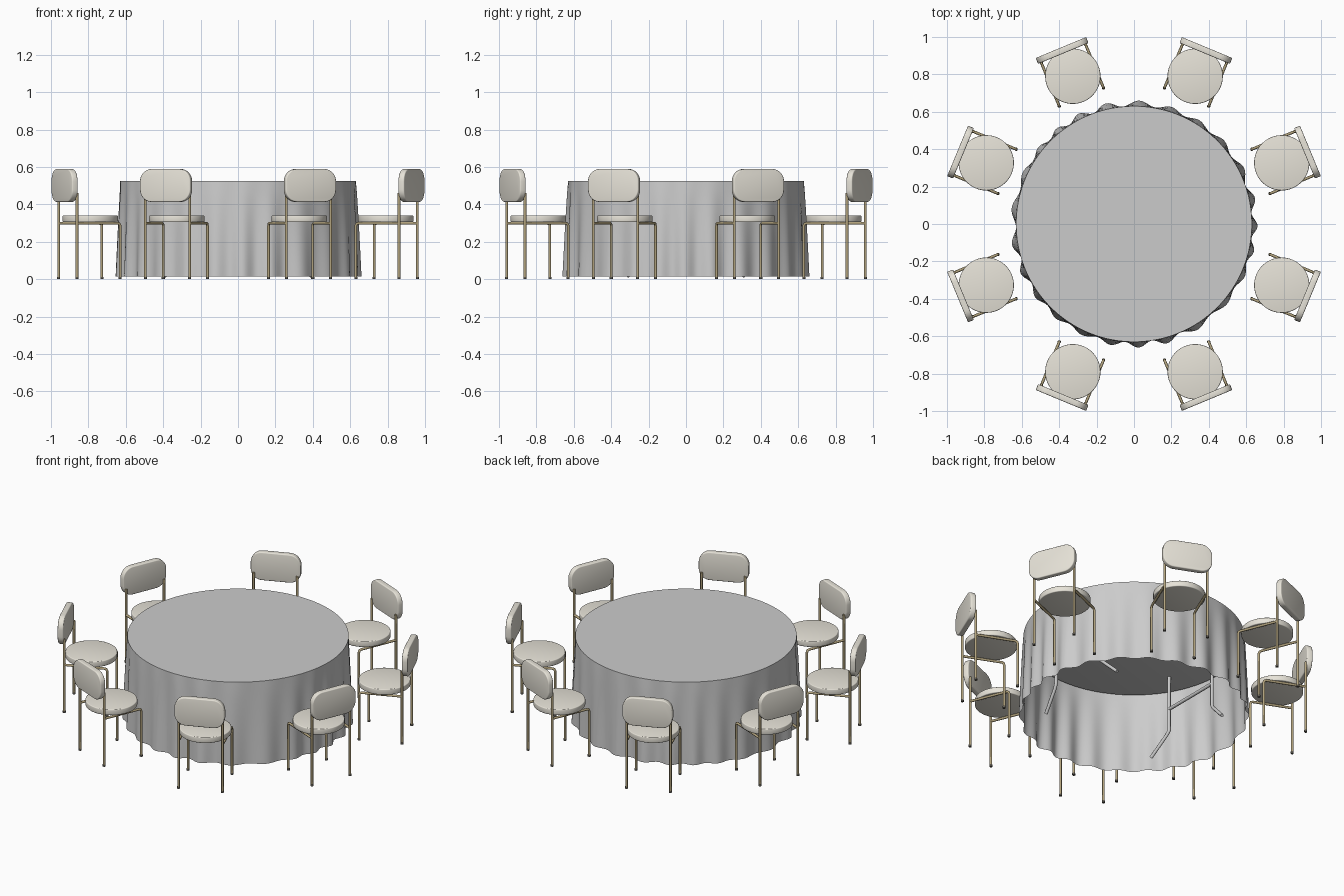
import bpy, bmesh
from math import sin, cos, pi, radians

if "Cube" in bpy.data.objects:
    bpy.data.objects.remove(bpy.data.objects["Cube"])

def material(name, col):
    m = bpy.data.materials.new(name)
    m.diffuse_color = (*col, 1)
    m.use_nodes = True
    m.node_tree.nodes["Principled BSDF"].inputs["Base Color"].default_value = m.diffuse_color
    return m

FABRIC = material("cream_fabric", (0.80, 0.77, 0.69))
BRASS = material("brass", (0.45, 0.37, 0.21))
GLIDE = material("dark_glide", (0.12, 0.11, 0.09))

def place(name, data, turn=0.0):
    ob = bpy.data.objects.new(name, data)
    ob.rotation_euler.z = turn
    bpy.context.collection.objects.link(ob)
    return ob

def finish(bm, name, mat=None, angle=35):
    bmesh.ops.recalc_face_normals(bm, faces=bm.faces)
    me = bpy.data.meshes.new(name)
    bm.to_mesh(me)
    bm.free()
    me.shade_smooth()
    me.set_sharp_from_angle(angle=radians(angle))
    if mat:
        me.materials.append(mat)
    return me

def slab(name, outline, direction, soft, mat=None):
    """Extrude a closed outline and round both rims."""
    bm = bmesh.new()
    f = bm.faces.new([bm.verts.new(p) for p in outline])
    ext = bmesh.ops.extrude_face_region(bm, geom=[f], use_keep_orig=True)
    bmesh.ops.translate(bm, vec=direction, verts=[v for v in ext["geom"] if isinstance(v, bmesh.types.BMVert)])
    bmesh.ops.recalc_face_normals(bm, faces=bm.faces)
    rims = [e for e in bm.edges if any(len(g.verts) > 4 for g in e.link_faces)]
    bmesh.ops.bevel(bm, geom=rims, offset=soft, segments=3, profile=0.5, affect='EDGES')
    return finish(bm, name, mat)

def circle(r, z, n, cx=0.0, cy=0.0):
    return [(cx + r * cos(2 * pi * i / n), cy + r * sin(2 * pi * i / n), z) for i in range(n)]

def tubes(name, paths, r, mat=None):
    cu = bpy.data.curves.new(name, 'CURVE')
    cu.dimensions = '3D'
    cu.bevel_depth, cu.bevel_resolution, cu.use_fill_caps = r, 2, True
    for path in paths:
        sp = cu.splines.new('POLY')
        sp.points.add(len(path) - 1)
        for p, co in zip(sp.points, path):
            p.co = (*co, 1)
    if mat:
        cu.materials.append(mat)
    return cu

# Tablecloth: flat round top with a skirt falling into irregular folds
N, RINGS = 300, 10
bm = bmesh.new()
rings = []
for k in range(RINGS + 1):
    t = k / RINGS
    ring = []
    for i in range(N):
        a = 2 * pi * i / N
        wave = cos(25 * a + 0.9 * sin(3 * a) + 0.6 * sin(5 * a + 1))
        size = 0.8 + 0.2 * sin(4 * a + 0.7)
        r = 0.63 + t ** 0.8 * (0.016 + 0.016 * wave * size)
        ring.append(bm.verts.new((r * cos(a), r * sin(a), 0.525 - 0.51 * t)))
    rings.append(ring)
bm.faces.new(rings[0])
for up, low in zip(rings, rings[1:]):
    for i in range(N):
        j = (i + 1) % N
        bm.faces.new((up[i], low[i], low[j], up[j]))
place("tablecloth", finish(bm, "tablecloth", angle=50))

# Table board hidden under the cloth
place("table_board", slab("table_board", circle(0.62, 0.5, 96), (0, 0, 0.02), 0.003))

# Table legs: two frames with splayed feet and a cross bar
for side, label in ((-1, "left"), (1, "right")):
    x = 0.42 * side
    paths = [[(x, -0.19, 0.29), (x, 0.19, 0.29)]]
    for s in (-1, 1):
        paths.append([(x, s * 0.19, 0.5), (x, s * 0.19, 0.15),
                      (x - 0.005 * side, s * 0.205, 0.125), (0.39 * side, s * 0.315, 0.015)])
    place(label + "_table_legs", tubes(label + "_table_legs", paths, 0.01))

# Chair parts, drawn once with the chair facing the table along -x
seat = slab("seat", circle(0.148, 0.305, 48, 0.855), (0, 0, 0.036), 0.005, FABRIC)

HW, HH, CR = 0.146, 0.088, 0.066
outline = []
for q, (sy, sz) in enumerate(((1, 1), (-1, 1), (-1, -1), (1, -1))):
    for i in range(9):
        a = (q + i / 8) * pi / 2
        outline.append((0.987, sy * (HW - CR) + CR * cos(a), 0.501 + sz * (HH - CR) + CR * sin(a)))
backrest = slab("backrest", outline, (0.034, 0, 0), 0.006, FABRIC)

S = 0.128
paths, glides = [], []
for s in (-S, S):
    paths.append([(0.735, s, 0.004), (0.735, s, 0.285), (0.739, s, 0.295), (0.749, s, 0.299), (0.985, s, 0.299)])
    paths.append([(0.985, s, 0.004), (0.985, s, 0.46)])
    glides += [[(r, s, 0.0), (r, s, 0.012)] for r in (0.735, 0.985)]
frame = tubes("chair_frame", paths, 0.0075, BRASS)
glide = tubes("chair_glides", glides, 0.009, GLIDE)

# Eight chairs around the table
for c in range(8):
    turn = radians(22.5 + 45 * c)
    for name, data in (("seat", seat), ("backrest", backrest), ("chair_frame", frame), ("chair_glides", glide)):
        place(f"{name}_{c + 1}", data, turn)
